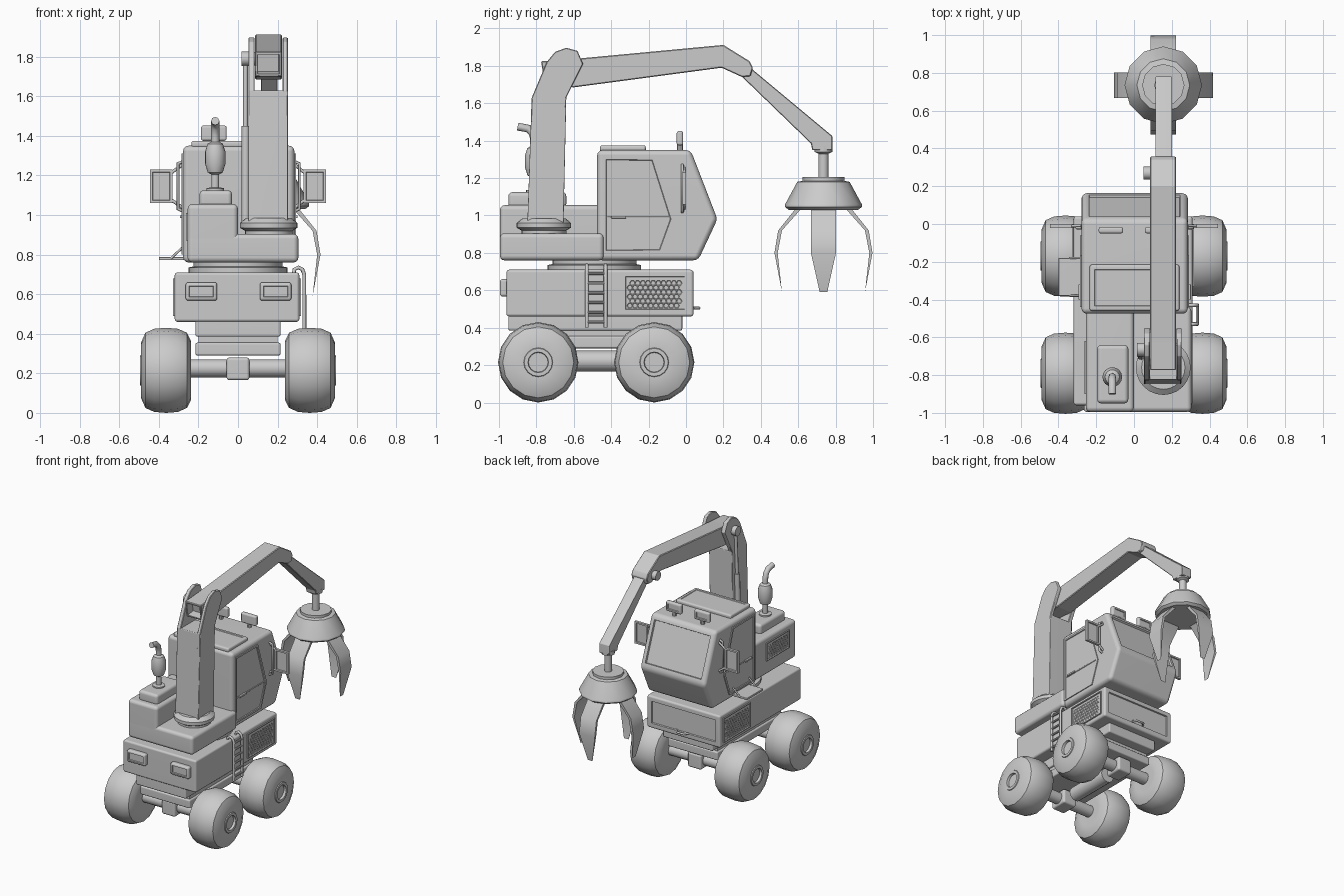
import bpy, bmesh, math
from mathutils import Matrix, Vector

if "Cube" in bpy.data.objects:
    bpy.data.objects.remove(bpy.data.objects["Cube"])

grey = bpy.data.materials.new("plain grey")
grey.use_nodes = True
grey.diffuse_color = (0.6, 0.6, 0.6, 1)
grey.node_tree.nodes["Principled BSDF"].inputs["Base Color"].default_value = (0.6, 0.6, 0.6, 1)

AXES = {"X": lambda a, b, t: (t, a, b), "Y": lambda a, b, t: (a, t, b), "Z": lambda a, b, t: (a, b, t)}


def finish(bm, name, smooth=True):
    me = bpy.data.meshes.new(name)
    bm.to_mesh(me)
    bm.free()
    me.materials.append(grey)
    ob = bpy.data.objects.new(name, me)
    bpy.context.collection.objects.link(ob)
    if smooth:
        bpy.ops.object.select_all(action="DESELECT")
        ob.select_set(True)
        bpy.context.view_layer.objects.active = ob
        bpy.ops.object.shade_smooth_by_angle(angle=math.radians(35))
        ob.modifiers.new("normals", "WEIGHTED_NORMAL").keep_sharp = True
    return ob


def inset(bm, direction, rim, depth):
    """Recess the largest face that looks in a direction."""
    bm.normal_update()
    d = Vector(direction).normalized()
    face = max(bm.faces, key=lambda f: f.calc_area() * (f.normal.dot(d) > 0.9))
    bmesh.ops.inset_region(bm, faces=[face], thickness=rim)
    bmesh.ops.inset_region(bm, faces=[face], thickness=0.004, depth=-depth)


def prism(name, pts, axis, a, b, bevel=0.0, insets=(), segs=3):
    """Extrude an outline along an axis from a to b."""
    bm = bmesh.new()
    put = AXES[axis]
    face = bm.faces.new([bm.verts.new(put(p, q, a)) for p, q in pts])
    ext = bmesh.ops.extrude_face_region(bm, geom=[face])
    new = [v for v in ext["geom"] if isinstance(v, bmesh.types.BMVert)]
    bmesh.ops.translate(bm, verts=new, vec=put(0, 0, b - a))
    bmesh.ops.recalc_face_normals(bm, faces=bm.faces)
    if bevel:
        bmesh.ops.bevel(bm, geom=bm.edges[:], offset=bevel, segments=segs, profile=0.5, affect="EDGES")
    for i in insets:
        inset(bm, *i)
    return finish(bm, name)


def box(name, x, y, z, bevel=0.0, insets=()):
    return prism(name, [(x[0], y[0]), (x[1], y[0]), (x[1], y[1]), (x[0], y[1])], "Z", z[0], z[1], bevel, insets)


def lathe(name, profile, centre, axis="Z", segs=24):
    """Spin a (radius, height) profile about an axis."""
    bm = bmesh.new()
    vs = [bm.verts.new((r, 0, h)) for r, h in profile]
    es = [bm.edges.new(pair) for pair in zip(vs, vs[1:])]
    bmesh.ops.spin(bm, geom=vs + es, axis=(0, 0, 1), cent=(0, 0, 0), angle=math.tau, steps=segs)
    bmesh.ops.remove_doubles(bm, verts=bm.verts, dist=0.0005)
    bmesh.ops.recalc_face_normals(bm, faces=bm.faces)
    turn = {"X": Matrix.Rotation(math.pi / 2, 4, "Y"), "Y": Matrix.Rotation(-math.pi / 2, 4, "X"), "Z": Matrix()}
    bm.transform(Matrix.Translation(centre) @ turn[axis])
    return finish(bm, name)


def rod(name, r, length, centre, axis="Z", segs=16):
    h = length / 2
    return lathe(name, [(0, -h), (r, -h), (r, h), (0, h)], centre, axis, segs)


def tube(name, pts, r):
    cu = bpy.data.curves.new(name, "CURVE")
    cu.dimensions, cu.bevel_depth, cu.bevel_resolution, cu.use_fill_caps = "3D", r, 2, True
    sp = cu.splines.new("POLY")
    sp.points.add(len(pts) - 1)
    for p, co in zip(sp.points, pts):
        p.co = (*co, 1)
    sp.use_smooth = True
    cu.materials.append(grey)
    ob = bpy.data.objects.new(name, cu)
    bpy.context.collection.objects.link(ob)
    return ob


def rect(a, b, c, d):
    return [(a, c), (b, c), (b, d), (a, d)]


def grille(name, x, side, y0, y1, z0, z1):
    """Framed panel filled with a honeycomb mesh."""
    prism(name + "_frame", rect(y0, y1, z0, z1), "X", x - side * 0.01, x + side * 0.008, 0, [((side, 0, 0), 0.01, 0.012)])
    bm = bmesh.new()
    r = 0.016
    w, h = r * math.sqrt(3), r * 1.5
    for j in range(int((z1 - z0 - 0.03) / h)):
        for i in range(int((y1 - y0 - 0.04) / w)):
            c = (x, y0 + 0.03 + (i + 0.5 * (j % 2)) * w, z0 + 0.028 + j * h)
            turn = Matrix.Translation(c) @ Matrix.Rotation(math.pi / 2, 4, "Y") 
            bmesh.ops.create_circle(bm, cap_ends=True, segments=6, radius=r, matrix=turn @ Matrix.Rotation(math.pi / 2 * 2, 4, "Z"))
    if abs(max(v.co.z for v in bm.verts) - min(v.co.z for v in bm.verts)) < 0.01:
        return
    bmesh.ops.remove_doubles(bm, verts=bm.verts, dist=0.002)
    mod = finish(bm, name + "_mesh", False).modifiers.new("wire", "WIREFRAME")
    mod.thickness = 0.006


# Wheels and axles
tyre = [(0, -0.12), (0.1, -0.125), (0.15, -0.125), (0.19, -0.105), (0.21, -0.06), (0.215, 0),
        (0.21, 0.06), (0.19, 0.105), (0.14, 0.127), (0.078, 0.127), (0.075, 0.133), (0.055, 0.133), (0.052, 0.115), (0, 0.115)]
for y, end in ((-0.79, "rear"), (-0.17, "front")):
    for s, side in ((1, "left"), (-1, "right")):
        lathe(f"{end}_{side}_wheel", [(r, s * h) for r, h in tyre], (s * 0.363, y, 0.215), "X", 16)
    rod(end + "_axle", 0.045, 0.52, (0, y, 0.225), "X")
    box(end + "_differential", (-0.058, 0.058), (y - 0.07, y + 0.07), (0.165, 0.28), 0.015)
rod("drive_shaft", 0.055, 0.36, (0, -0.48, 0.222), "Y")

# Chassis
box("lower_chassis", (-0.215, 0.215), (-0.9, -0.08), (0.29, 0.355), 0.01)
box("chassis_core", (-0.2, 0.2), (-0.88, -0.1), (0.34, 0.4))
box("upper_chassis", (-0.215, 0.215), (-0.95, -0.02), (0.385, 0.47), 0.01)
box("lower_body", (-0.32, 0.31), (-0.96, 0.04), (0.46, 0.71), 0.015, [((0, 1, 0), 0.035, 0.01)])
for x in (-0.185, 0.19):
    box("lamp", (x - 0.08, x + 0.08), (-0.995, -0.95), (0.567, 0.66), 0.014, [((0, -1, 0), 0.006, 0.008)])
for s, x in ((1, 0.31), (-1, -0.32)):
    grille("body_grille", x, s, -0.33, 0.0, 0.49, 0.68)
tube("tow_hook", [(-0.05, 0.04, 0.505), (-0.03, 0.07, 0.505), (0.03, 0.07, 0.505), (0.05, 0.04, 0.505)], 0.008)

# Ladder
for y in (-0.53, -0.43):
    tube("ladder_rail", [(0.335, y, 0.4), (0.335, y, 0.7), (0.325, y, 0.725), (0.305, y, 0.735), (0.285, y, 0.725), (0.28, y, 0.69)], 0.01)
for i in range(6):
    rod("ladder_rung", 0.008, 0.1, (0.335, -0.48, 0.43 + i * 0.052), "Y", 8)

# Turntable and upper body
lathe("turntable", [(0, 0.69), (0.25, 0.69), (0.25, 0.735), (0.225, 0.74), (0.225, 0.78), (0, 0.78)], (0, -0.49, 0), segs=32)
box("deck", (-0.255, 0.305), (-0.995, -0.44), (0.76, 0.905), 0.025)
box("engine_housing", (-0.255, 0.0), (-0.995, -0.44), (0.78, 1.055), 0.025)
grille("engine_grille", -0.255, -1, -0.9, -0.62, 0.87, 1.01)
box("entry_step", (-0.4, -0.25), (-0.38, -0.18), (0.772, 0.788), 0.004)
for y in (-0.38, -0.18):
    tube("step_brace", [(-0.34, y, 0.78), (-0.265, y, 0.85)], 0.006)

# Exhaust
box("exhaust_base", (-0.195, -0.03), (-0.95, -0.64), (1.04, 1.125), 0.022)
lathe("exhaust_muffler", [(0, 1.1), (0.045, 1.1), (0.045, 1.135), (0.02, 1.14), (0.02, 1.205), (0.038, 1.215), (0.052, 1.26),
                          (0.052, 1.32), (0.038, 1.36), (0.022, 1.37), (0, 1.37)], (-0.115, -0.81, 0), segs=16)
tube("exhaust_pipe", [(-0.115, y, z) for y, z in ((-0.81, 1.35), (-0.81, 1.4), (-0.82, 1.44), (-0.845, 1.465), (-0.9, 1.475))], 0.021)

# Cab
cab = [(-0.475, 0.76), (-0.475, 1.35), (0.025, 1.35), (0.168, 0.98), (0.065, 0.76)]
prism("cab", cab, "X", -0.278, 0.285, 0.028, [((0, 0.93, 0.36), 0.018, 0.014)])
box("roof_hatch", (-0.235, 0.24), (-0.46, -0.215), (1.34, 1.375), 0.012, [((0, 0, 1), 0.02, 0.004)])
door = [(-0.44, 0.8), (-0.44, 1.312), (-0.17, 1.312), (-0.062, 0.98), (-0.13, 0.8)]
glass = [(-0.42, 1.0), (-0.42, 1.29), (-0.185, 1.29), (-0.092, 0.995)]
for s, x in ((1, 0.285), (-1, -0.278)):
    prism("door", door, "X", x - s * 0.01, x + s * 0.007, 0, [((s, 0, 0), 0.018, 0.006)])
    tube("door_sill", [(x, -0.42, 0.99), (x, -0.085, 0.99)], 0.005)
    box("door_handle", sorted((x, x + s * 0.016)), (-0.4, -0.32), (0.984, 0.998), 0.003)
    tube("grab_rail", [(x, -0.02, 1.02), (x + s * 0.025, -0.02, 1.03), (x + s * 0.025, -0.02, 1.26), (x, -0.02, 1.27)], 0.008)
    # Mirrors with brackets
    prism("mirror_frame", rect(*sorted((s * 0.33, s * 0.445)), 1.06, 1.23), "Y", -0.02, 0.0, 0,
          [((0, -1, 0), 0.018, 0.008), ((0, 1, 0), 0.018, 0.008)])
    for z, lift in ((1.215, 0.04), (1.075, -0.04)):
        tube("mirror_bracket", [(x, -0.01, z + lift), (s * 0.335, -0.01, z)], 0.008)
    # Roof lights
    lx = s * 0.122
    box("roof_light", (lx - 0.065, lx + 0.065), (-0.05, -0.015), (1.375, 1.452), 0.012, [((0, 1, 0), 0.01, 0.006)])
    rod("roof_light_stem", 0.015, 0.06, (lx, -0.032, 1.36), segs=8)

# Mast, forked at the top
lathe("mast_pedestal", [(0, 0.89), (0.12, 0.89), (0.12, 0.92), (0.145, 0.935), (0.145, 0.96), (0.115, 0.985), (0, 0.985)], (0.155, -0.76, 0))
prism("mast", [(-0.848, 0.96), (-0.825, 1.63), (-0.64, 1.63), (-0.655, 0.96)], "X", 0.052, 0.252, 0.006)
cheek = [(-0.83, 1.5), (-0.825, 1.63), (-0.745, 1.82), (-0.7, 1.875), (-0.64, 1.897), (-0.58, 1.88), (-0.55, 1.81), (-0.64, 1.63), (-0.645, 1.5)]
for a, b in ((0.052, 0.084), (0.226, 0.252)):
    prism("mast_cheek", cheek, "X", a, b, 0.004, segs=1)
rod("mast_pin", 0.036, 0.04, (0.037, -0.665, 1.79), "X")
tube("lift_rod", [(0.038, -0.665, 1.79), (0.038, -0.685, 1.4)], 0.012)
tube("lift_cylinder", [(0.038, -0.685, 1.45), (0.038, -0.7, 0.96)], 0.02)

# Boom, stick and elbow
boom = [(-0.775, 1.825), (-0.62, 1.835), (0.2, 1.912), (0.34, 1.825), (0.358, 1.79), (0.345, 1.745), (0.3, 1.74),
        (0.19, 1.79), (-0.6, 1.685), (-0.755, 1.7)]
prism("boom", boom, "X", 0.086, 0.222, 0.005, [((0, -1, 0), 0.012, 0.06)], 1)
prism("stick", [(0.27, 1.77), (0.35, 1.785), (0.782, 1.425), (0.782, 1.35), (0.675, 1.35), (0.668, 1.385)], "X", 0.115, 0.2, 0.004, segs=1)
rod("elbow_pin", 0.034, 0.05, (0.075, 0.27, 1.79), "X")

# Grab
grab = (0.155, 0.735, 0)
lathe("grab_swivel", [(0, 1.37), (0.047, 1.37), (0.047, 1.34), (0.027, 1.33), (0.027, 1.2), (0.04, 1.2), (0.04, 1.18)], grab, segs=16)
lathe("grab_head", [(0, 1.205), (0.112, 1.205), (0.112, 1.185), (0.14, 1.18), (0.205, 1.06), (0.205, 1.045), (0.185, 1.03), (0, 1.03)], grab, segs=12)
claw = [(0.15, 1.035), (0.242, 0.92), (0.262, 0.8), (0.222, 0.59), (0.245, 0.8), (0.222, 0.92), (0.12, 1.035)]
for k in range(4):
    ob = prism("claw", claw, "Y", -0.067, 0.067)
    for v in ob.data.vertices:
        v.co.y *= 0.3 if v.co.z < 0.7 else 1
    ob.data.transform(Matrix.Translation(grab) @ Matrix.Rotation(k * math.pi / 2, 4, "Z"))
